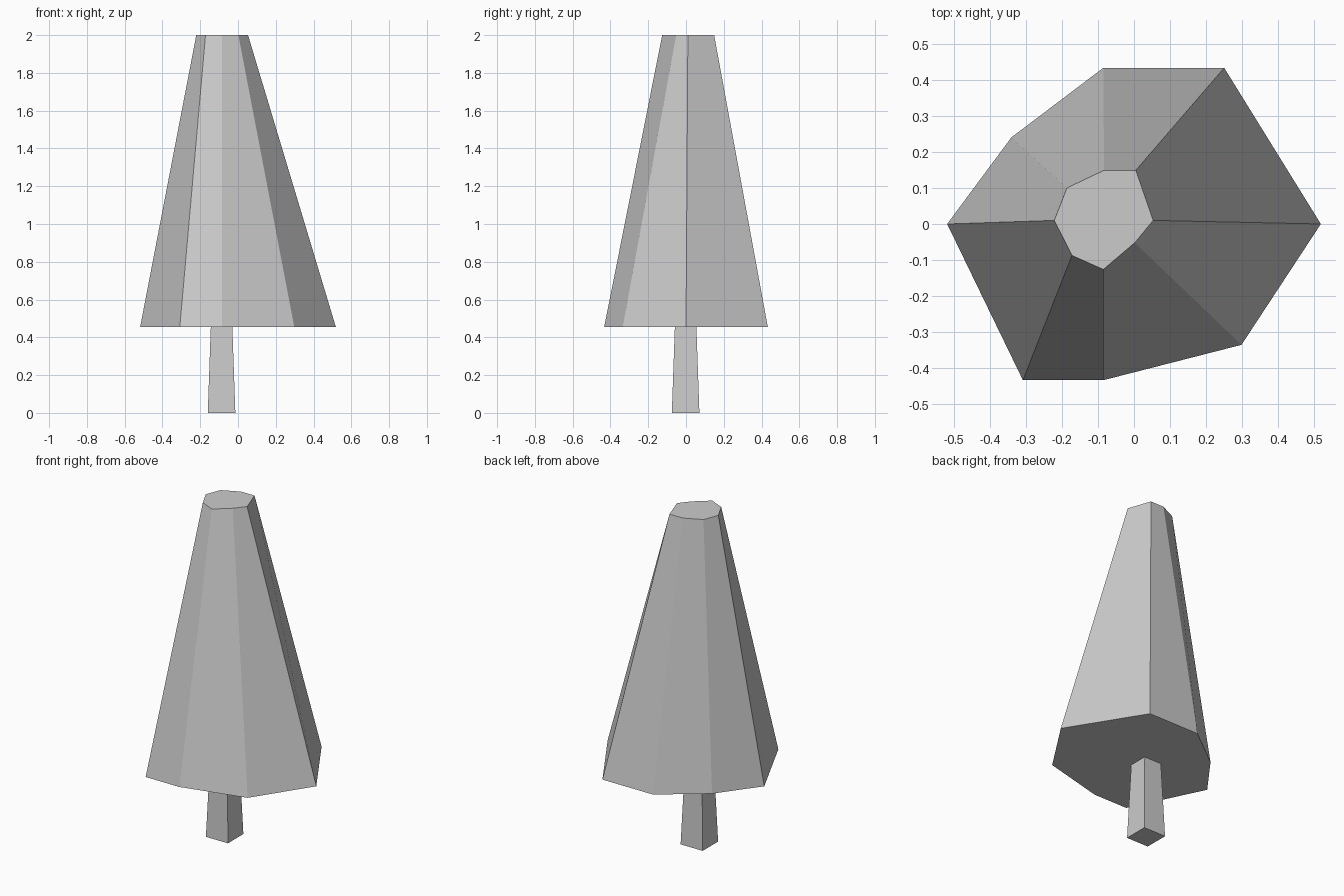
import bpy, bmesh

if "Cube" in bpy.data.objects:
    bpy.data.objects.remove(bpy.data.objects["Cube"])


def frustum(name, lower, upper, z0, z1):
    """Flat-faced solid joining two outlines with the same point count."""
    bm = bmesh.new()
    a = [bm.verts.new((x, y, z0)) for x, y in lower]
    b = [bm.verts.new((x, y, z1)) for x, y in upper]
    n = len(a)
    bm.faces.new(a[::-1])
    bm.faces.new(b)
    for i in range(n):
        j = (i + 1) % n
        bm.faces.new((a[i], a[j], b[j], b[i]))
    bmesh.ops.recalc_face_normals(bm, faces=bm.faces)
    mesh = bpy.data.meshes.new(name)
    bm.to_mesh(mesh)
    bm.free()
    ob = bpy.data.objects.new(name, mesh)
    bpy.context.collection.objects.link(ob)
    return ob


def square(cx, cy, h):
    return [(cx - h, cy - h), (cx + h, cy - h), (cx + h, cy + h), (cx - h, cy + h)]


BASE_Z = 0.455

# Tapered square trunk
frustum("trunk", square(-0.087, -0.002, 0.073), square(-0.087, -0.002, 0.057), 0, BASE_Z)

# Irregular eight-sided foliage, counter-clockwise from the left corner
skirt = [(-0.518, 0), (-0.308, -0.433), (-0.085, -0.433), (0.298, -0.335),
         (0.518, 0), (0.25, 0.433), (-0.085, 0.433), (-0.34, 0.24)]
crown = [(-0.221, 0.01), (-0.172, -0.087), (-0.085, -0.126), (0.002, -0.052),
         (0.053, 0.01), (0.005, 0.149), (-0.083, 0.149), (-0.186, 0.1)]
frustum("foliage", skirt, crown, BASE_Z, 2)
